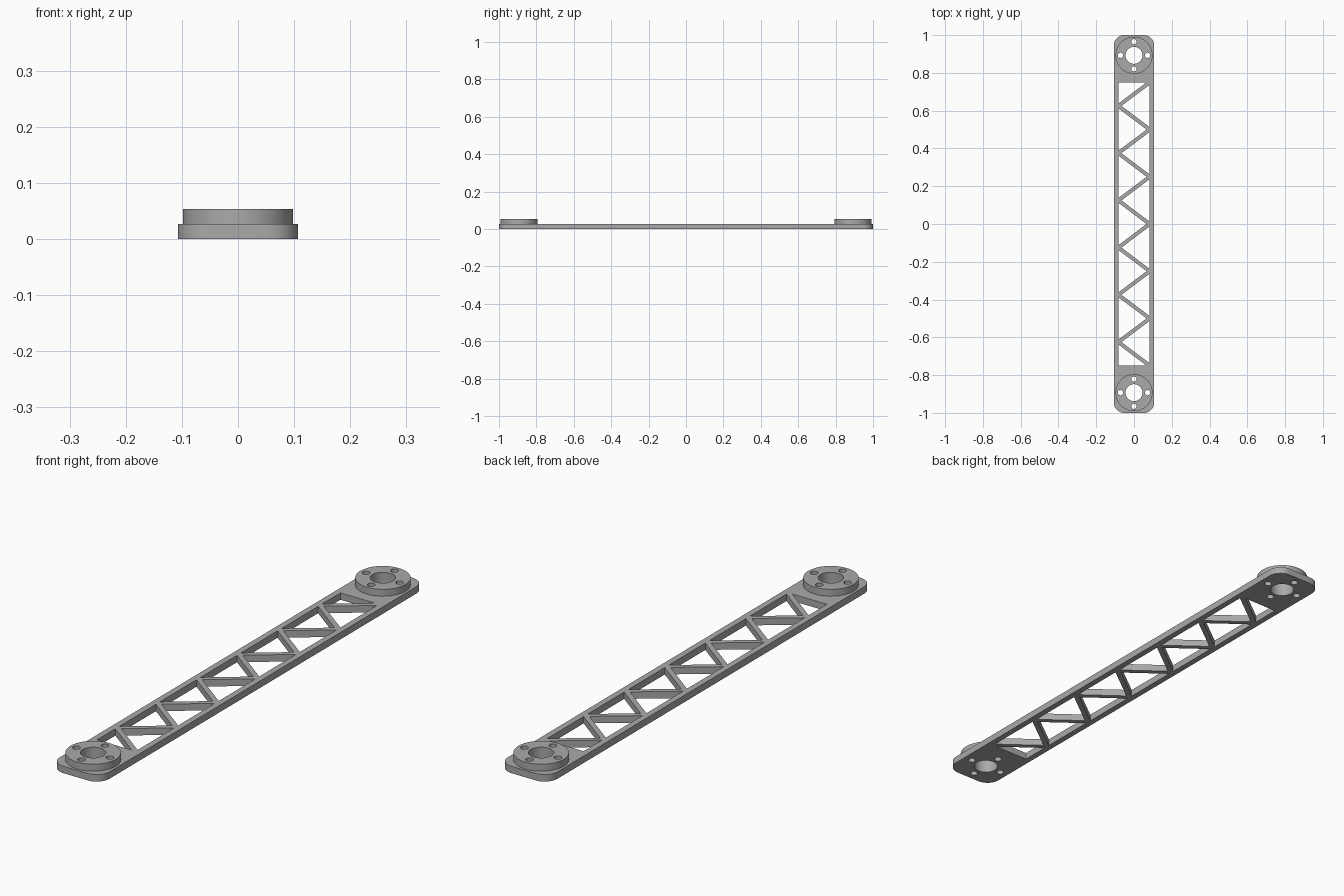
import bpy
import bmesh
from math import cos, sin, pi, radians

cube = bpy.data.objects.get("Cube")
if cube:
    bpy.data.objects.remove(cube, do_unlink=True)

# Overall sizes
HALF_W, HALF_L, CORNER = 0.107, 1.0, 0.055
PLATE_T, BOSS_TOP = 0.027, 0.054
BOSS_Y, BOSS_R, BORE_R = 0.893, 0.098, 0.045
BOLT_R, BOLT_RING = 0.014, 0.072
WIN_X, WIN_Y, BAYS = 0.083, 0.75, 12
BAR_H = 0.0125  # half the strut width, measured along y

grey = bpy.data.materials.new("grey metal")
grey.use_nodes = True
colour = (0.4, 0.4, 0.4, 1)
grey.diffuse_color = colour
grey.node_tree.nodes["Principled BSDF"].inputs["Base Color"].default_value = colour


def arc(cx, cy, r, start=0, sweep=2 * pi, n=48, closed=True):
    steps = n if closed else n - 1
    return [(cx + r * cos(start + sweep * i / steps),
             cy + r * sin(start + sweep * i / steps)) for i in range(n)]


def extrude_profile(name, loops, z0, z1):
    """Fill an outline with holes and extrude it upwards."""
    bm = bmesh.new()
    for loop in loops:
        verts = [bm.verts.new((x, y, z0)) for x, y in loop]
        for a, b in zip(verts, verts[1:] + verts[:1]):
            bm.edges.new((a, b))
    bmesh.ops.triangle_fill(bm, edges=bm.edges[:], use_beauty=True, normal=(0, 0, 1))
    result = bmesh.ops.extrude_face_region(bm, geom=bm.faces[:], use_keep_orig=True)
    top = [g for g in result["geom"] if isinstance(g, bmesh.types.BMVert)]
    bmesh.ops.translate(bm, verts=top, vec=(0, 0, z1 - z0))
    bmesh.ops.recalc_face_normals(bm, faces=bm.faces[:])
    mesh = bpy.data.meshes.new(name)
    bm.to_mesh(mesh)
    bm.free()
    mesh.materials.append(grey)
    obj = bpy.data.objects.new(name, mesh)
    bpy.context.collection.objects.link(obj)
    bpy.ops.object.select_all(action="DESELECT")
    obj.select_set(True)
    bpy.context.view_layer.objects.active = obj
    bpy.ops.object.shade_smooth_by_angle(angle=radians(30))
    return obj


def flange_holes(cy):
    """Central bore and four bolt holes."""
    holes = [arc(0, cy, BORE_R)]
    for k in range(4):
        a = k * pi / 2
        holes.append(arc(BOLT_RING * cos(a), cy + BOLT_RING * sin(a), BOLT_R, n=24))
    return holes


def truss_windows():
    """Triangular openings left between the zigzag struts."""
    pitch = 2 * WIN_Y / BAYS
    half = pitch - BAR_H
    reach = 2 * WIN_X * half / pitch
    windows = []
    for i in range(1, BAYS):
        side = 1 if i % 2 else -1
        y = WIN_Y - i * pitch
        windows.append([(side * WIN_X, y - half), (side * WIN_X, y + half),
                        (side * (WIN_X - reach), y)])
    # Half openings at both ends
    for s in (1, -1):
        windows.append([(-WIN_X, s * WIN_Y), (-WIN_X, s * (WIN_Y - half)),
                        (reach - WIN_X, s * WIN_Y)])
    return windows


# Plate outline with rounded corners
outline = []
for k, (sx, sy) in enumerate([(1, 1), (-1, 1), (-1, -1), (1, -1)]):
    outline += arc(sx * (HALF_W - CORNER), sy * (HALF_L - CORNER), CORNER,
                   k * pi / 2, pi / 2, 12, False)

extrude_profile("truss_plate",
                [outline] + truss_windows() + flange_holes(BOSS_Y) + flange_holes(-BOSS_Y),
                0, PLATE_T)

# Raised round flanges at both ends
for name, cy in (("front_flange", -BOSS_Y), ("back_flange", BOSS_Y)):
    extrude_profile(name, [arc(0, cy, BOSS_R, n=64)] + flange_holes(cy), PLATE_T, BOSS_TOP)
